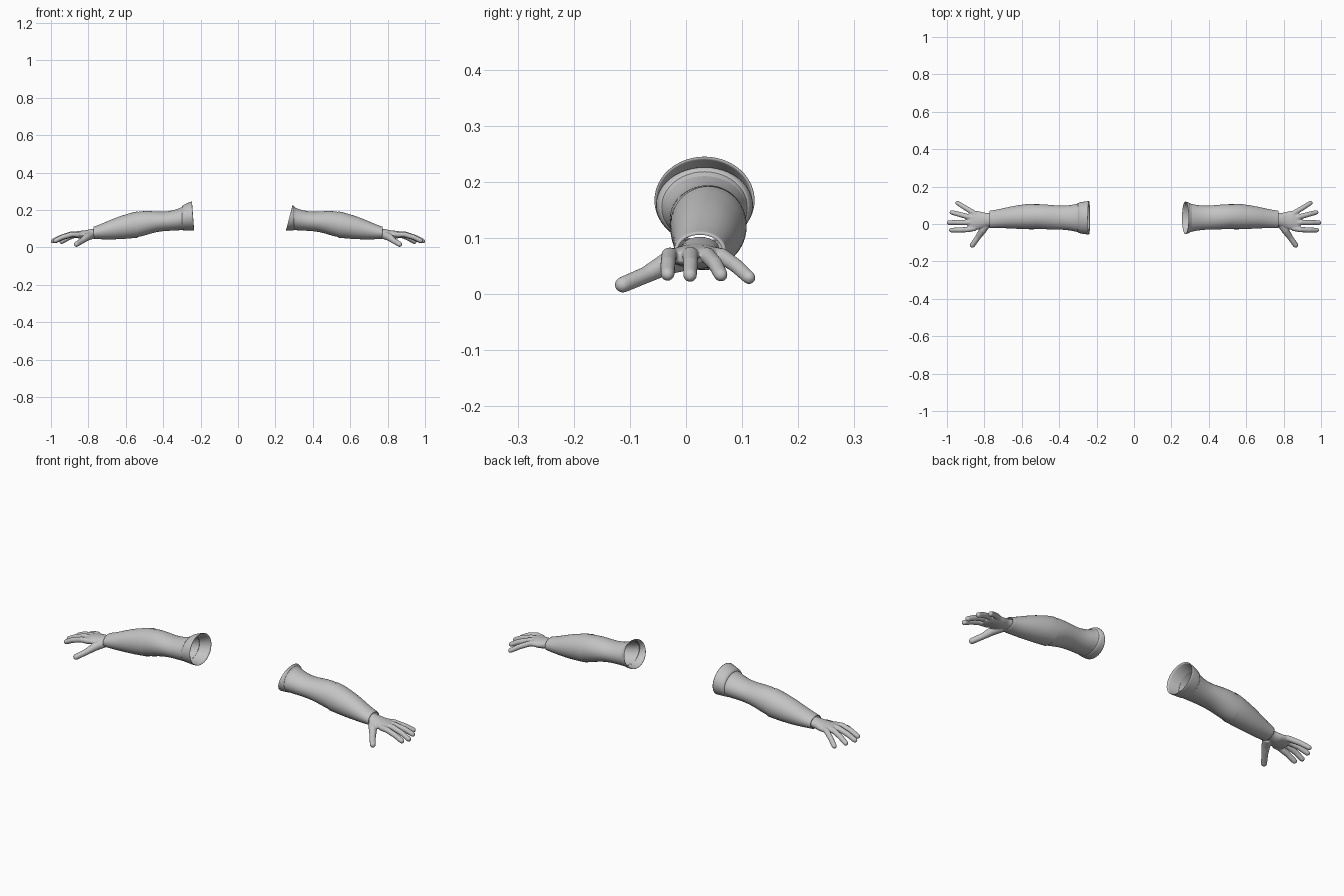
import bpy, bmesh, math
from mathutils import Vector

if "Cube" in bpy.data.objects:
    bpy.data.objects.remove(bpy.data.objects["Cube"])

gray = bpy.data.materials.new("light_gray")
gray.diffuse_color = (0.55, 0.55, 0.55, 1)
gray.use_nodes = True
gray.node_tree.nodes["Principled BSDF"].inputs["Base Color"].default_value = gray.diffuse_color
N = 24


def skin_rings(name, rings, closed):
    """Bridge rings of points into a tube, with optional end caps."""
    bm = bmesh.new()
    loops = [[bm.verts.new(p) for p in r] for r in rings]
    for a, b in zip(loops, loops[1:]):
        for i in range(len(a)):
            j = (i + 1) % len(a)
            bm.faces.new((a[i], a[j], b[j], b[i]))
    if closed:
        bm.faces.new(list(reversed(loops[0])))
        bm.faces.new(loops[-1])
    bmesh.ops.recalc_face_normals(bm, faces=bm.faces)
    me = bpy.data.meshes.new(name)
    bm.to_mesh(me)
    bm.free()
    me.materials.append(gray)
    for p in me.polygons:
        p.use_smooth = True
    ob = bpy.data.objects.new(name, me)
    bpy.context.collection.objects.link(ob)
    return ob


def sleeve(name, side, sections, closed=False, smooth=True):
    """Sections along x: (x, centre y, centre z, half width, half height, tilt)."""
    rings = []
    for s in sections:
        x, y, z, ry, rz = s[:5]
        tilt = s[5] if len(s) > 5 else 0
        ring = []
        for i in range(N):
            a = 2 * math.pi * i / N
            ring.append((side * (x + tilt * math.sin(a)),
                         y + ry * math.cos(a), z + rz * math.sin(a)))
        rings.append(ring)
    ob = skin_rings(name, rings, closed)
    if smooth:
        ob.modifiers.new("smooth", 'SUBSURF').levels = 1
        ob.modifiers["smooth"].render_levels = 1
    return ob


def digit(name, side, path, radii):
    """Tapered finger with a rounded tip."""
    pts = [Vector(p) for p in path]
    d = (pts[-1] - pts[-2]).normalized()
    r = radii[-1]
    base, radii = pts[-1] - d * r, list(radii)
    pts[-1] = base
    for a in (30, 60, 82):
        pts.append(base + d * r * math.sin(math.radians(a)))
        radii.append(r * math.cos(math.radians(a)))
    rings = []
    for k, p in enumerate(pts):
        t = (pts[min(k + 1, len(pts) - 1)] - pts[max(k - 1, 0)]).normalized()
        u = Vector((0, 0, 1)).cross(t).normalized()
        v = t.cross(u)
        ring = []
        for i in range(16):
            a = 2 * math.pi * i / 16
            q = p + radii[k] * (u * math.cos(a) + v * math.sin(a))
            ring.append((side * q.x, q.y, q.z))
        rings.append(ring)
    return skin_rings(name, rings, True)


# sleeve sections shared by both arms
UPPER = [(.295, .033, .154, .078, .062), (.335, .033, .146, .069, .056),
         (.375, .033, .140, .064, .052), (.42, .035, .138, .065, .053),
         (.47, .038, .134, .067, .061), (.51, .040, .127, .067, .068),
         (.55, .040, .120, .066, .068)]
FOREARM = [(.535, .040, .122, .069, .071), (.56, .040, .119, .069, .070),
           (.60, .038, .111, .066, .066), (.66, .035, .100, .059, .058),
           (.72, .029, .086, .051, .044), (.765, .025, .079, .047, .034),
           (.775, .025, .078, .046, .033), (.772, .025, .078, .040, .028)]
CUFFS = {
    1: [(.30, .033, .153, .072, .058), (.30, .033, .154, .081, .065),
        (.285, .033, .157, .085, .067, .014), (.271, .033, .159, .089, .070, .018),
        (.275, .033, .159, .084, .065, .018), (.31, .033, .153, .074, .058)],
    -1: [(.30, .033, .155, .074, .060), (.30, .033, .157, .082, .067),
         (.27, .033, .163, .087, .073, .006), (.236, .033, .168, .092, .081, .006),
         (.240, .033, .168, .087, .076, .006), (.31, .033, .153, .074, .058)],
}
# palm and digits
PALM = [(.755, .025, .078, .036, .025), (.79, .022, .073, .037, .024),
        (.82, .020, .068, .046, .023), (.85, .018, .068, .053, .020),
        (.875, .013, .067, .050, .016), (.888, .010, .066, .042, .011)]
DIGITS = {
    "index_finger": ([(.85, -.022, .068), (.89, -.030, .069), (.94, -.032, .054), (.988, -.033, .030)],
                     (.015, .0145, .0135, .0125)),
    "middle_finger": ([(.85, .006, .070), (.895, .008, .070), (.95, .008, .053), (1.0, .007, .028)],
                      (.015, .0145, .0135, .0125)),
    "ring_finger": ([(.85, .030, .070), (.885, .038, .069), (.935, .052, .054), (.985, .065, .029)],
                    (.015, .0145, .0135, .0125)),
    "little_finger": ([(.835, .046, .070), (.865, .064, .068), (.908, .090, .050), (.952, .118, .024)],
                      (.015, .014, .013, .012)),
    "thumb": ([(.785, .005, .066), (.81, -.035, .054), (.835, -.072, .034), (.872, -.124, .012)],
              (.023, .020, .015, .0145)),
}

for side, label in ((1, "left"), (-1, "right")):
    sleeve(label + "_upper_sleeve", side, UPPER)
    sleeve(label + "_forearm_sleeve", side, FOREARM)
    sleeve(label + "_shoulder_cuff", side, CUFFS[side])

    # hand: palm and digits fused into one smooth skin
    parts = [sleeve(label + "_hand", side, PALM, True, False)]
    parts += [digit(label + "_" + n, side, p, r) for n, (p, r) in DIGITS.items()]
    with bpy.context.temp_override(active_object=parts[0], object=parts[0],
                                   selected_objects=parts,
                                   selected_editable_objects=parts):
        bpy.ops.object.join()
    hand = parts[0]
    rm = hand.modifiers.new("fuse", 'REMESH')
    rm.mode, rm.voxel_size, rm.use_smooth_shade = 'VOXEL', .003, True
    sm = hand.modifiers.new("soften", 'SMOOTH')
    sm.factor, sm.iterations = .5, 6
